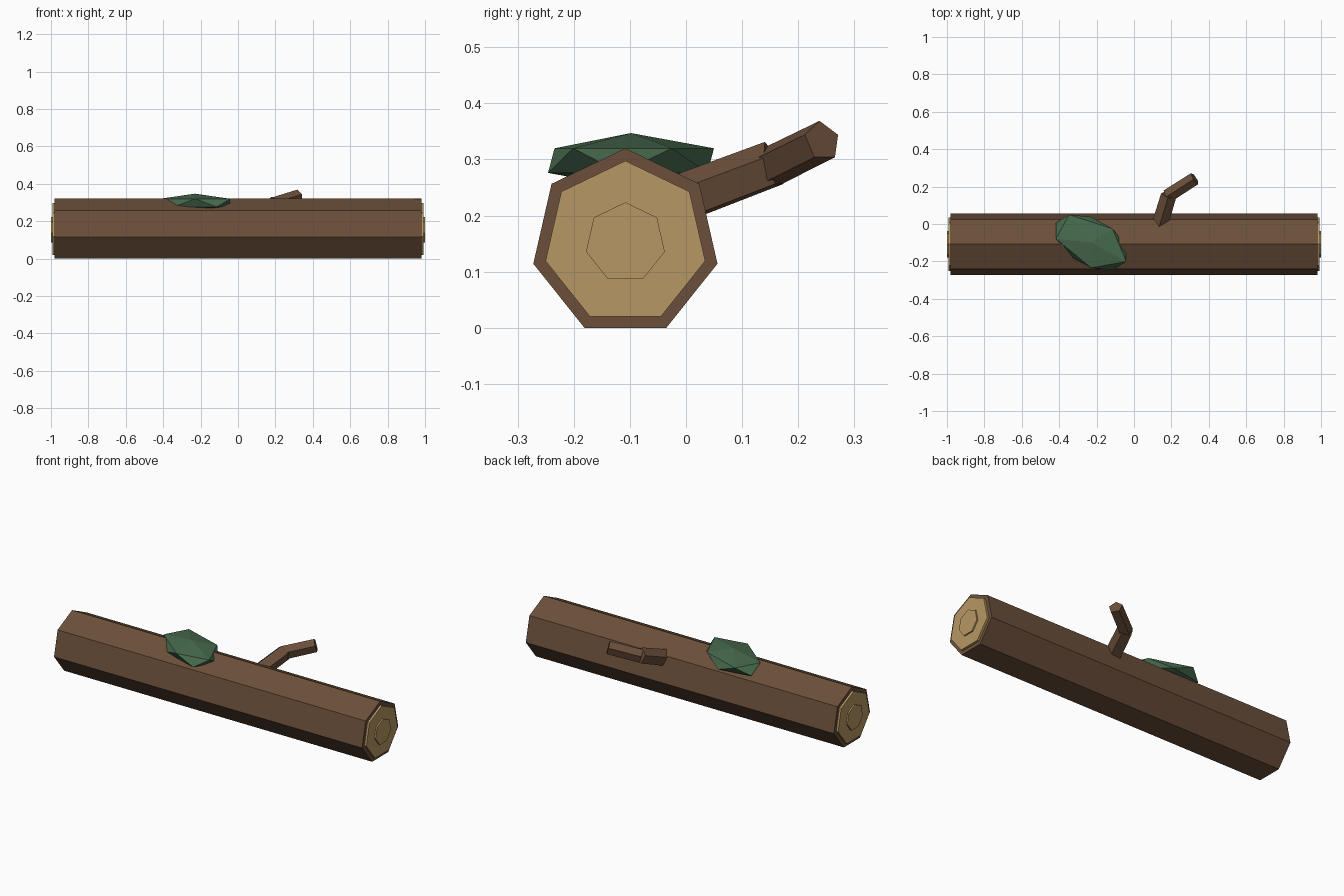
import bpy, math
from mathutils import Vector, Matrix

if "Cube" in bpy.data.objects:
    bpy.data.objects.remove(bpy.data.objects["Cube"], do_unlink=True)


def material(name, rgb):
    # sRGB bytes to linear
    lin = [((c / 255 + 0.055) / 1.055) ** 2.4 for c in rgb] + [1.0]
    mat = bpy.data.materials.new(name)
    mat.use_nodes = True
    mat.diffuse_color = lin
    mat.node_tree.nodes["Principled BSDF"].inputs["Base Color"].default_value = lin
    return mat


bark = material("bark_brown", (107, 79, 58))
wood = material("cut_wood_tan", (183, 151, 99))
green = material("moss_green", (70, 105, 77))


def prism(name, start, end, sides, r1, r2, mat):
    """Tapered prism from start to end with one corner pointing up."""
    start, end = Vector(start), Vector(end)
    axis = (end - start).normalized()
    side = Vector((0, 0, 1)).cross(axis).normalized()
    up = axis.cross(side)
    bpy.ops.mesh.primitive_cone_add(vertices=sides, radius1=r1, radius2=r2,
                                    depth=(end - start).length)
    obj = bpy.context.object
    obj.name = name
    # the primitive's first corner lies on local +y
    frame = Matrix((up.cross(axis), up, axis)).transposed().to_4x4()
    obj.matrix_world = Matrix.Translation((start + end) / 2) @ frame
    obj.data.materials.append(mat)
    return obj


# Log body, resting on a flat side
R = 0.32 / (1 + math.cos(math.pi / 7))
Y, Z = -0.108, 0.32 - R
prism("log_body", (-0.98, Y, Z), (0.98, Y, Z), 7, R, R, bark)

# Stepped cut faces at both ends
for label, s in (("left", 1), ("right", -1)):
    prism(label + "_cut_face", (s * 0.97, Y, Z), (s * 0.992, Y, Z), 7, 0.146, 0.146, wood)
    prism(label + "_heartwood", (s * 0.97, Y, Z), (s, Y, Z), 7, 0.072, 0.072, wood)

# Bent branch stub
elbow = (0.186, 0.155, 0.29)
prism("branch_base", (0.13, -0.03, 0.22), elbow, 5, 0.046, 0.044, bark)
prism("branch_tip", (0.18, 0.15, 0.287), (0.325, 0.243, 0.333), 5, 0.038, 0.037, bark)

# Moss clump, a flattened low-poly ball
bpy.ops.mesh.primitive_ico_sphere_add(subdivisions=1, radius=1,
                                      location=(-0.23, -0.098, 0.298),
                                      rotation=(0, 0, -0.5))
moss = bpy.context.object
moss.name = "moss_clump"
moss.scale = (0.24, 0.14, 0.049)
moss.data.materials.append(green)
